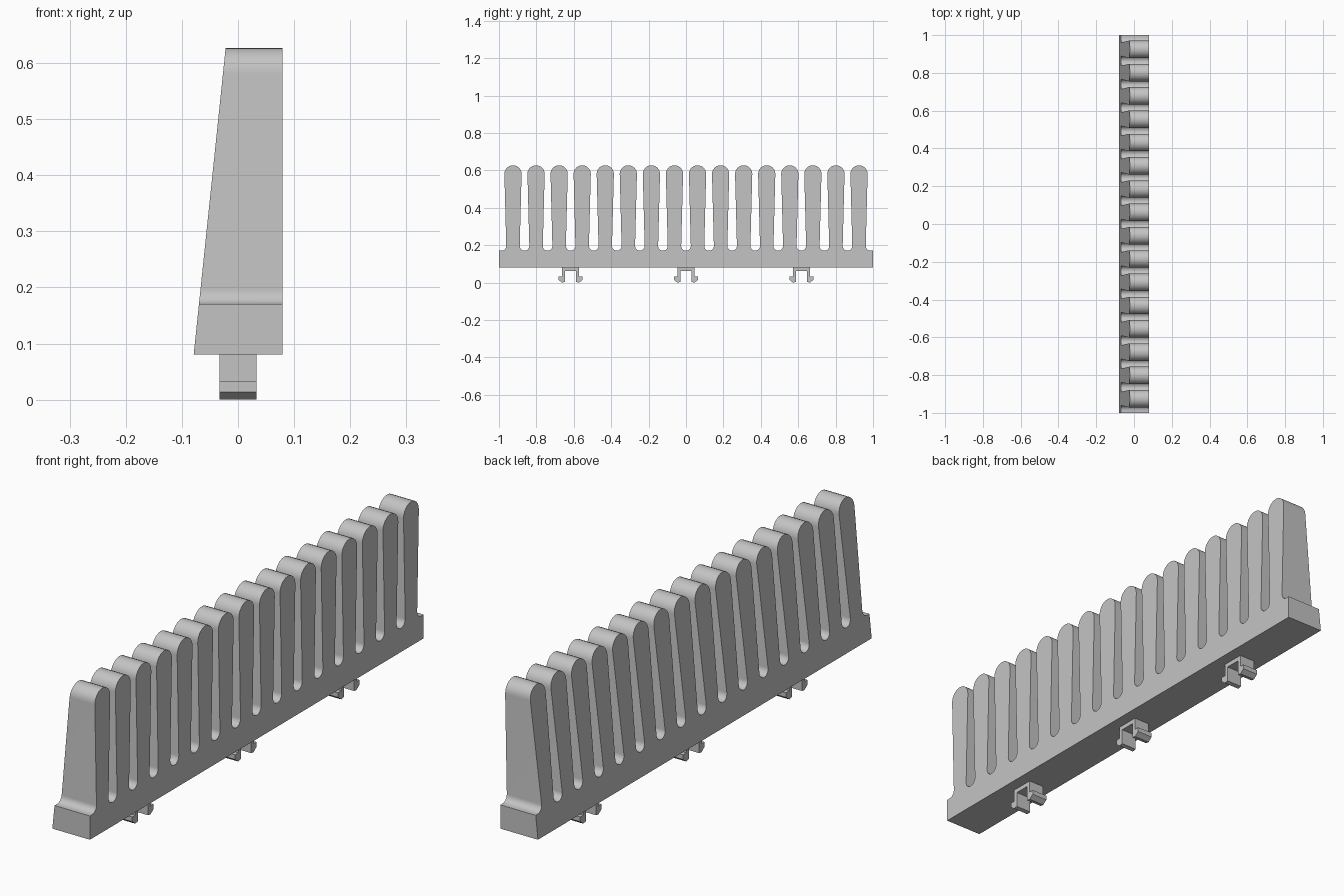
import bpy, bmesh, math

if "Cube" in bpy.data.objects:
    bpy.data.objects.remove(bpy.data.objects["Cube"])

grey = bpy.data.materials.new("light grey plastic")
grey.diffuse_color = (0.55, 0.55, 0.55, 1)
grey.use_nodes = True
grey.node_tree.nodes["Principled BSDF"].inputs["Base Color"].default_value = grey.diffuse_color

TEETH, PITCH = 16, 1.85 / 15
TOP_R, ROOT_W = 0.046, 0.036          # tooth tip radius, half width at root
GAP_R = PITCH / 2 - ROOT_W            # rounded slot bottom radius
BASE_Z, STEP_Z, TIP_Z = 0.08, 0.17, 0.627


def arc(cy, cz, r, a0, a1, n=12):
    return [(cy + r * math.cos(math.radians(a0 + (a1 - a0) * i / n)),
             cz + r * math.sin(math.radians(a0 + (a1 - a0) * i / n))) for i in range(n + 1)]


def extrude_profile(name, points, left, right):
    """Extrude a (y, z) outline along x; left and right give x from z."""
    bm = bmesh.new()
    a = [bm.verts.new((left(z), y, z)) for y, z in points]
    b = [bm.verts.new((right(z), y, z)) for y, z in points]
    bm.faces.new(a)
    bm.faces.new(b[::-1])
    n = len(points)
    for i in range(n):
        j = (i + 1) % n
        bm.faces.new((a[i], b[i], b[j], a[j]))
    bmesh.ops.recalc_face_normals(bm, faces=bm.faces)
    bmesh.ops.triangulate(bm, faces=[f for f in bm.faces if len(f.verts) > 4])
    mesh = bpy.data.meshes.new(name)
    bm.to_mesh(mesh)
    bm.free()
    mesh.materials.append(grey)
    ob = bpy.data.objects.new(name, mesh)
    bpy.context.collection.objects.link(ob)
    bpy.ops.object.select_all(action='DESELECT')
    ob.select_set(True)
    bpy.context.view_layer.objects.active = ob
    bpy.ops.object.shade_smooth_by_angle(angle=math.radians(30))
    return ob


# Comb: base rail and rounded teeth in one outline, with a sloping left face
first = -PITCH * (TEETH - 1) / 2
root_z = STEP_Z + GAP_R
outline = [(-1, BASE_Z), (-1, STEP_Z)]
outline += arc(first - PITCH / 2, root_z, GAP_R, -90, 0, 6)
for i in range(TEETH):
    c = first + i * PITCH
    outline += arc(c, TIP_Z - TOP_R, TOP_R, 180, 0)
    if i < TEETH - 1:
        outline += arc(c + PITCH / 2, root_z, GAP_R, 180, 360)
outline += arc(-first + PITCH / 2, root_z, GAP_R, 180, 270, 6)
outline += [(1, STEP_Z), (1, BASE_Z)]
extrude_profile("comb", outline,
                lambda z: -0.079 + 0.057 * (z - BASE_Z) / (TIP_Z - BASE_Z),
                lambda z: 0.079)

# Snap clips: channel with outward barbs, mirrored about the clip centre
half = [(0.045, 0.08), (0.045, 0.032), (0.064, 0.032), (0.064, 0.014),
        (0.046, 0.0), (0.030, 0.003), (0.030, 0.063)]
clip = half + [(-y, z) for y, z in reversed(half)]
for k in (-1, 0, 1):
    extrude_profile("snap_clip", [(y + k * 0.617, z) for y, z in clip],
                    lambda z: -0.033, lambda z: 0.033)
